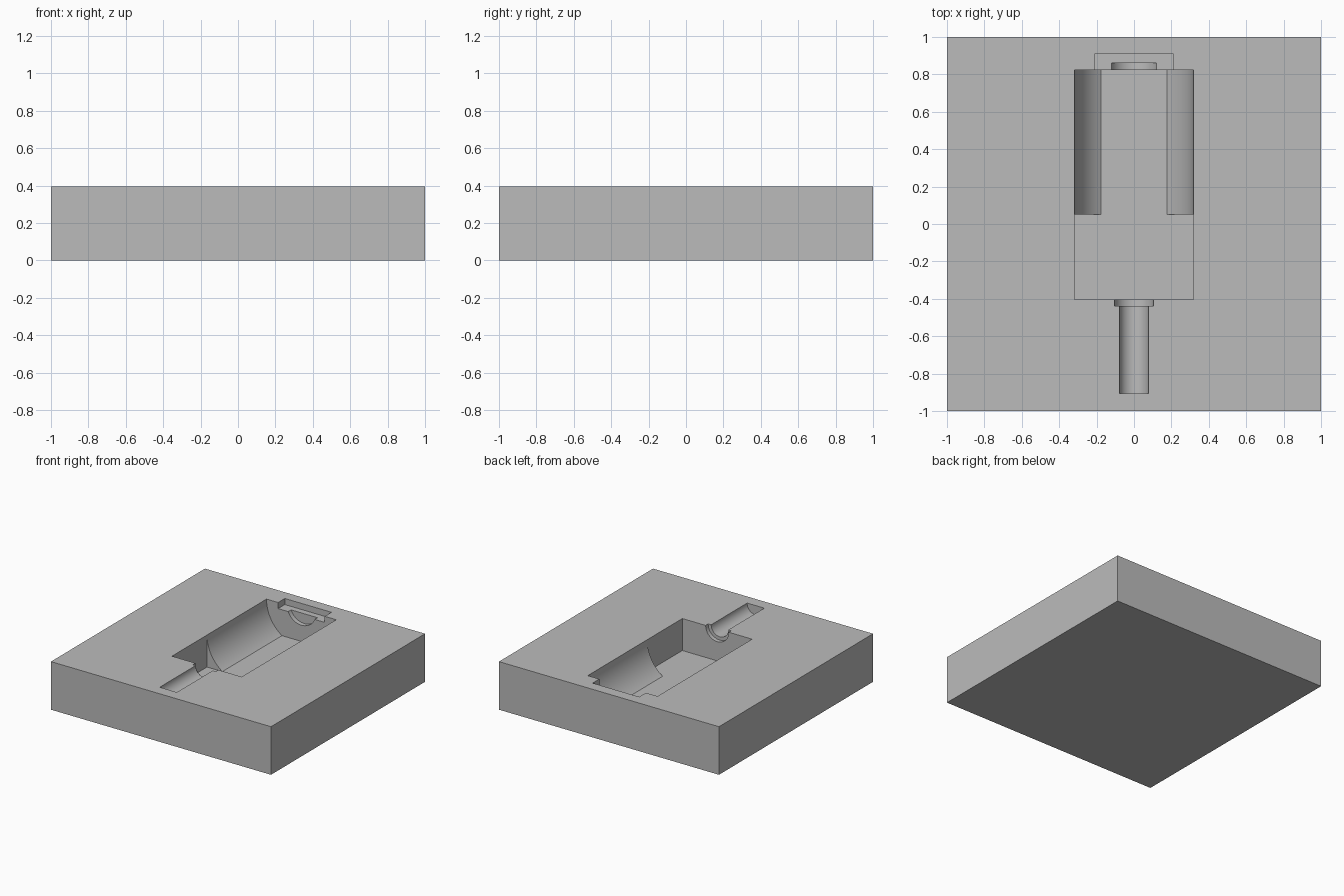
import bpy, bmesh, math

if "Cube" in bpy.data.objects:
    bpy.data.objects.remove(bpy.data.objects["Cube"])

TOP = 0.395      # block height
DEPTH = 0.263    # depth of the main pocket
RADIUS = 0.317   # half width of the main pocket

grey = bpy.data.materials.new("plain grey")
grey.use_nodes = True
colour = (0.5, 0.5, 0.5, 1)
grey.diffuse_color = colour
grey.node_tree.nodes["Principled BSDF"].inputs["Base Color"].default_value = colour


def extrude_profile(name, points, y0, y1):
    """Extrude an x-z outline along y into a solid."""
    bm = bmesh.new()
    face = bm.faces.new([bm.verts.new((x, y0, z)) for x, z in points])
    grown = bmesh.ops.extrude_face_region(bm, geom=[face])["geom"]
    for v in grown:
        if isinstance(v, bmesh.types.BMVert):
            v.co.y = y1
    bmesh.ops.recalc_face_normals(bm, faces=bm.faces)
    mesh = bpy.data.meshes.new(name)
    bm.to_mesh(mesh)
    bm.free()
    mesh.materials.append(grey)
    obj = bpy.data.objects.new(name, mesh)
    bpy.context.collection.objects.link(obj)
    return obj


def rectangle(half, bottom, top):
    return [(-half, bottom), (half, bottom), (half, top), (-half, top)]


def half_round(radius, flat=None, steps=48):
    """Half circle hanging from the top face, optionally with a flat floor."""
    end = math.asin(min(1, (flat or radius) / radius))
    right = [(radius * math.cos(end * i / (steps // 2)),
              TOP - radius * math.sin(end * i / (steps // 2)))
             for i in range(steps // 2 + 1)]
    left = [(-x, z) for x, z in reversed(right) if x > 1e-5]
    return [(radius, TOP + 0.1)] + right + left + [(-radius, TOP + 0.1)]


# Solid block
block = extrude_profile("mould_block", rectangle(1, 0, TOP), -1, 1)

# Recesses: each one overlaps its neighbour slightly
above = TOP + 0.1
cutters = [
    extrude_profile("square_pocket", rectangle(RADIUS, TOP - DEPTH, above), -0.405, 0.05),
    extrude_profile("round_pocket", half_round(RADIUS, DEPTH), 0.02, 0.823),
    extrude_profile("front_collar", half_round(0.105), -0.438, -0.38),
    extrude_profile("shaft_groove", half_round(0.078), -0.905, -0.42),
    extrude_profile("rear_collar", half_round(0.13), 0.80, 0.86),
    extrude_profile("rear_slot", rectangle(0.212, TOP - 0.05, above), 0.79, 0.91),
]

bpy.ops.object.select_all(action="DESELECT")
block.select_set(True)
bpy.context.view_layer.objects.active = block
for cutter in cutters:
    cutter.hide_render = True
    mod = block.modifiers.new(cutter.name, "BOOLEAN")
    mod.operation = "DIFFERENCE"
    mod.solver = "EXACT"
    mod.object = cutter
    bpy.ops.object.modifier_apply(modifier=mod.name)
    bpy.data.objects.remove(cutter)

# Smooth curved walls, crisp edges
bpy.ops.object.shade_smooth_by_angle(angle=math.radians(30))
